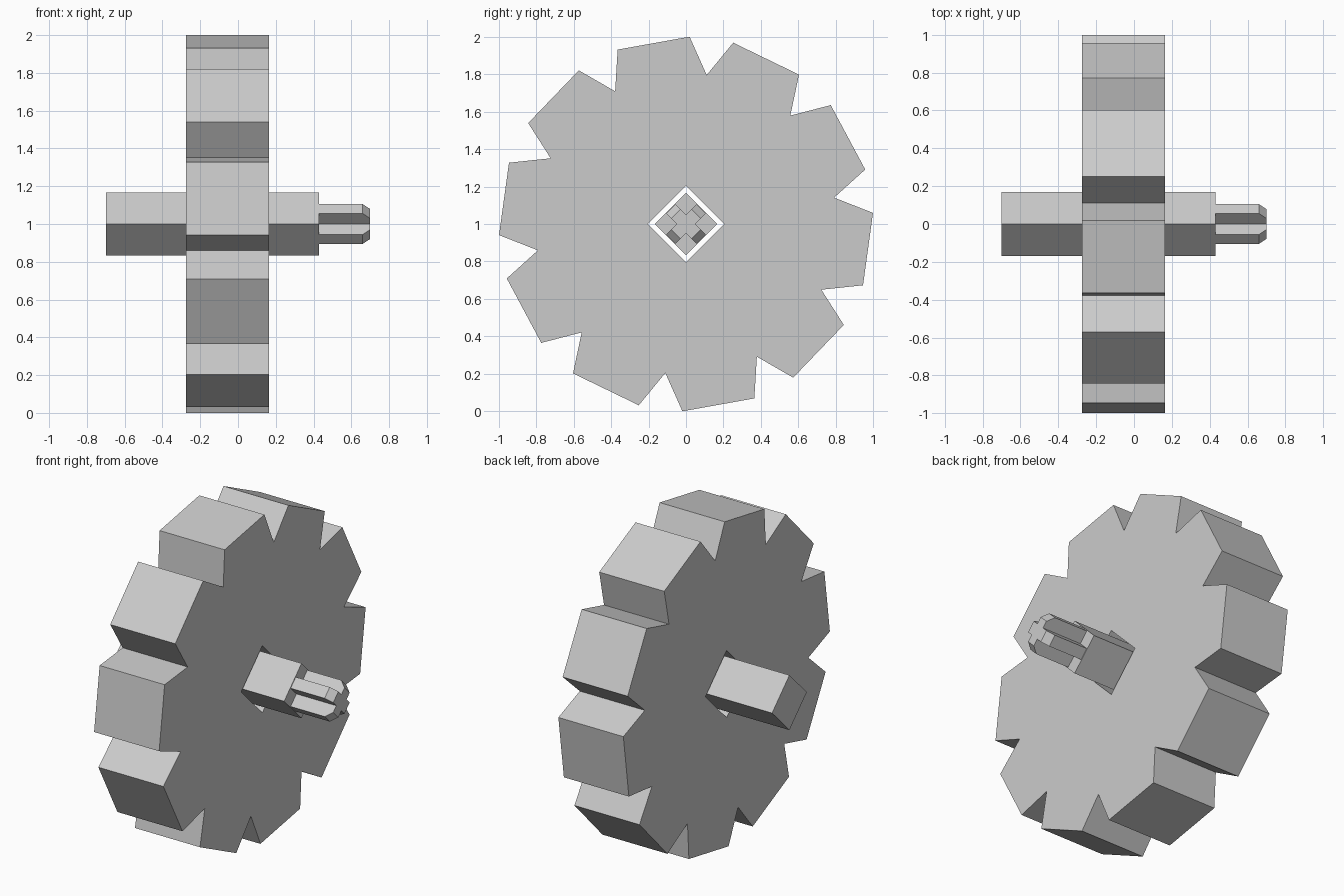
import bpy, bmesh
from math import sin, cos, radians, sqrt

if "Cube" in bpy.data.objects:
    bpy.data.objects.remove(bpy.data.objects["Cube"], do_unlink=True)

CENTRE_Z = 1.0

grey = bpy.data.materials.new("plain_grey")
grey.use_nodes = True
grey.diffuse_color = (0.6, 0.6, 0.6, 1)
grey.node_tree.nodes["Principled BSDF"].inputs["Base Color"].default_value = (0.6, 0.6, 0.6, 1)


def finish(bm, name):
    bmesh.ops.recalc_face_normals(bm, faces=bm.faces[:])
    mesh = bpy.data.meshes.new(name)
    bm.to_mesh(mesh)
    bm.free()
    mesh.materials.append(grey)
    obj = bpy.data.objects.new(name, mesh)
    bpy.context.collection.objects.link(obj)
    return obj


def ring(bm, profile, x):
    return [bm.verts.new((x, y, CENTRE_Z + z)) for y, z in profile]


def loft(name, sections):
    """Solid through (x, profile) sections, capped at both ends."""
    bm = bmesh.new()
    rings = [ring(bm, profile, x) for x, profile in sections]
    for a, b in zip(rings, rings[1:]):
        for i in range(len(a)):
            j = (i + 1) % len(a)
            bm.faces.new((a[i], a[j], b[j], b[i]))
    bm.faces.new(rings[0])
    bm.faces.new(rings[-1])
    return finish(bm, name)


def diamond(r):
    return [(0, r), (r, 0), (0, -r), (-r, 0)]


def cross(length, width):
    """Four-armed cross outline with its arms on the diagonals."""
    s = 1 / sqrt(2)
    points = []
    u, v = (s, s), (s, -s)
    for _ in range(4):
        for a, b in ((length, -width), (length, width), (width, width)):
            points.append((a * u[0] + b * v[0], a * u[1] + b * v[1]))
        u, v = v, (-u[0], -u[1])
    return points


# Toothed wheel with a diamond hole
TEETH = 10
outline = []
for i in range(TEETH):
    for angle, radius in ((1.1, 1.0), (7.9, 0.803), (14.6, 1.0)):
        a = radians(angle + i * 360 / TEETH)
        outline.append((radius * sin(a), radius * cos(a)))

bm = bmesh.new()
edges = []
for profile in (outline, diamond(0.205)):
    loop = ring(bm, profile, -0.275)
    edges += [bm.edges.new((loop[i - 1], loop[i])) for i in range(len(loop))]
bmesh.ops.triangle_fill(bm, edges=edges, use_beauty=True)
side = bmesh.ops.extrude_face_region(bm, geom=bm.faces[:], use_keep_orig=True)
moved = [g for g in side["geom"] if isinstance(g, bmesh.types.BMVert)]
bmesh.ops.translate(bm, verts=moved, vec=(0.44, 0, 0))
finish(bm, "toothed_wheel")

# Square axle set on its corner
loft("axle", [(-0.70, diamond(0.168)), (0.43, diamond(0.168))])

# Cross-shaped axle tip with chamfered arm ends
loft("axle_tip", [(0.42, cross(0.114, 0.035)),
                  (0.66, cross(0.114, 0.035)),
                  (0.70, cross(0.077, 0.035))])
